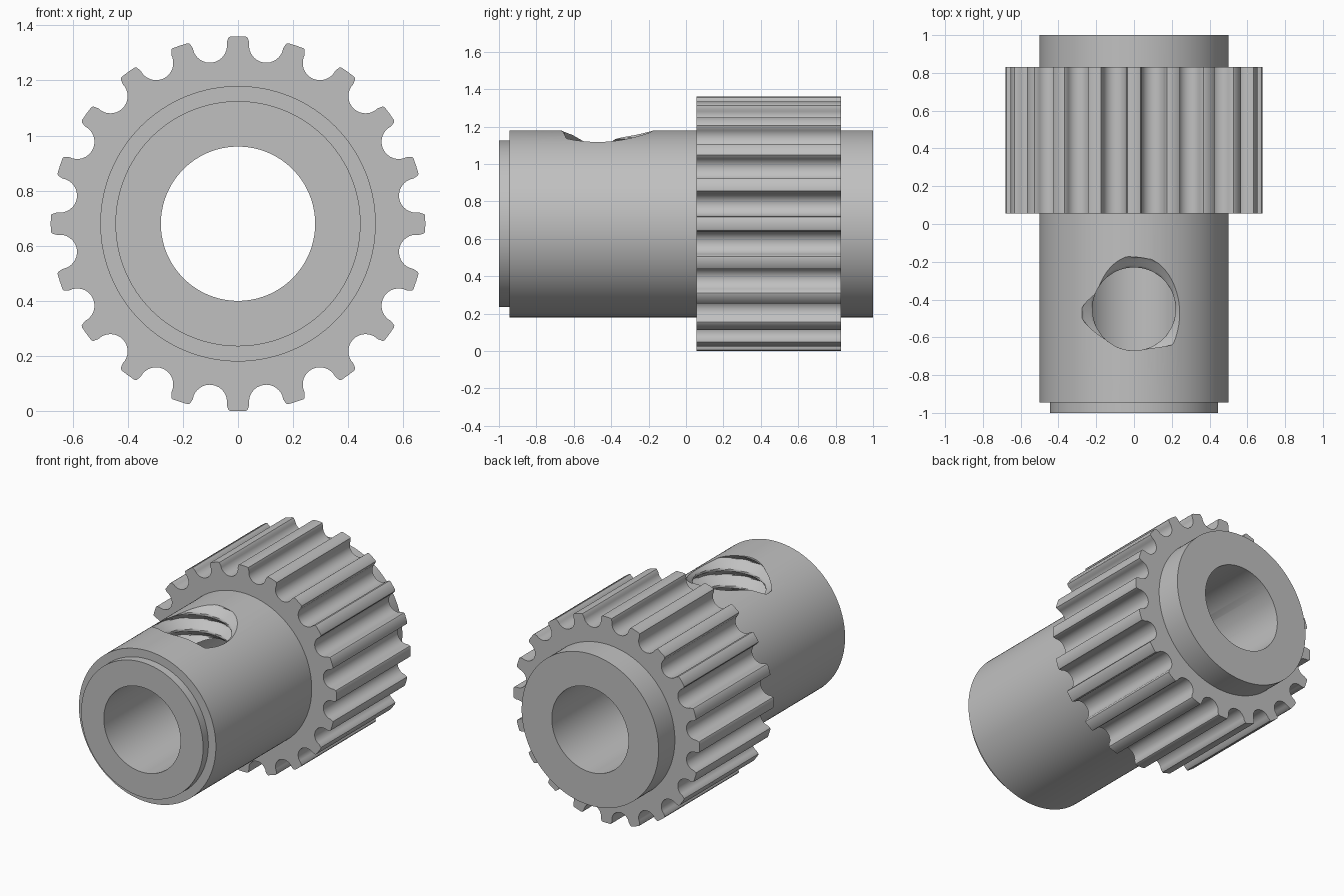
import bpy, bmesh, math
from math import pi, sin, cos, tau

if "Cube" in bpy.data.objects:
    bpy.data.objects.remove(bpy.data.objects["Cube"])

AXIS_Z = 0.68
TEETH = 20

steel = bpy.data.materials.new("plain_grey_steel")
steel.use_nodes = True
grey = (0.53, 0.53, 0.53, 1)
steel.diffuse_color = grey
steel.node_tree.nodes["Principled BSDF"].inputs["Base Color"].default_value = grey


def grid_object(name, rows, close_rows=False, cap=False):
    """Skin a list of equal closed loops into one solid mesh."""
    bm = bmesh.new()
    loops = [[bm.verts.new(p) for p in row] for row in rows]
    pairs = list(zip(loops, loops[1:]))
    if close_rows:
        pairs.append((loops[-1], loops[0]))
    for a, b in pairs:
        for i in range(len(a)):
            j = (i + 1) % len(a)
            bm.faces.new((a[i], a[j], b[j], b[i]))
    if cap:
        bm.faces.new(loops[0])
        bm.faces.new(loops[-1])
    bmesh.ops.recalc_face_normals(bm, faces=bm.faces)
    mesh = bpy.data.meshes.new(name)
    bm.to_mesh(mesh)
    bm.free()
    obj = bpy.data.objects.new(name, mesh)
    bpy.context.collection.objects.link(obj)
    mesh.materials.append(steel)
    return obj


def activate(obj):
    bpy.ops.object.select_all(action='DESELECT')
    obj.select_set(True)
    bpy.context.view_layer.objects.active = obj


def ring(radius, y, n=128):
    return [(radius * cos(tau * i / n), y, AXIS_Z + radius * sin(tau * i / n))
            for i in range(n)]


# Hub: turned sleeve with a through bore and a stepped front lip
hub_profile = [(0.28, -1), (0.445, -1), (0.445, -0.945), (0.5, -0.945),
               (0.5, 1), (0.28, 1)]
hub = grid_object("hub_sleeve", [ring(r, y) for r, y in hub_profile], close_rows=True)

# Toothed ring: one round-bottomed groove repeated around the axis
flank = [(-0.078, 0.6755), (-0.071, 0.673), (-0.068, 0.667)]
arc = [(-0.0625 * cos(pi * i / 16), 0.655 - 0.0625 * sin(pi * i / 16)) for i in range(17)]
groove = flank + arc + [(-u, r) for u, r in reversed(flank)]
outline = []
for k in range(TEETH):
    a = tau * (k + 0.5) / TEETH
    outline += [(u * cos(a) + r * sin(a), r * cos(a) - u * sin(a)) for u, r in groove]
    tip = tau * (k + 1) / TEETH
    outline.append((0.68 * sin(tip), 0.68 * cos(tip)))
inner = [(0.48 * x / math.hypot(x, z), 0.48 * z / math.hypot(x, z)) for x, z in outline]


def section(points, y):
    return [(x, y, AXIS_Z + z) for x, z in points]


FRONT, BACK = 0.055, 0.83
gear = grid_object("toothed_ring", [section(inner, FRONT), section(outline, FRONT),
                                    section(outline, BACK), section(inner, BACK)],
                   close_rows=True)

# Threaded set screw hole: solid with a helical V ridge, cut from the hub
PITCH, MINOR, DEPTH, HALF = 0.11, 0.22, 0.06, 0.048


def thread_row(h, n=72):
    row = []
    for i in range(n):
        a = tau * i / n
        crest = 0.359 + PITCH * a / tau
        d = abs((h - crest + PITCH / 2) % PITCH - PITCH / 2)
        r = MINOR + DEPTH * max(0, 1 - d / HALF)
        row.append((r * cos(a), -0.45 + r * sin(a), AXIS_Z + h))
    return row


steps = 68
cutter = grid_object("screw_hole_cutter",
                     [thread_row(0.05 + 0.5 * i / steps) for i in range(steps + 1)], cap=True)
cutter.hide_render = True
activate(hub)
cut = hub.modifiers.new("screw_hole", 'BOOLEAN')
cut.operation = 'DIFFERENCE'
cut.solver = 'EXACT'
cut.object = cutter
bpy.ops.object.modifier_apply(modifier=cut.name)
bpy.data.objects.remove(cutter)

# Smooth round walls, keep machined edges crisp
for obj in (hub, gear):
    activate(obj)
    bpy.ops.object.shade_smooth_by_angle(angle=math.radians(30))
